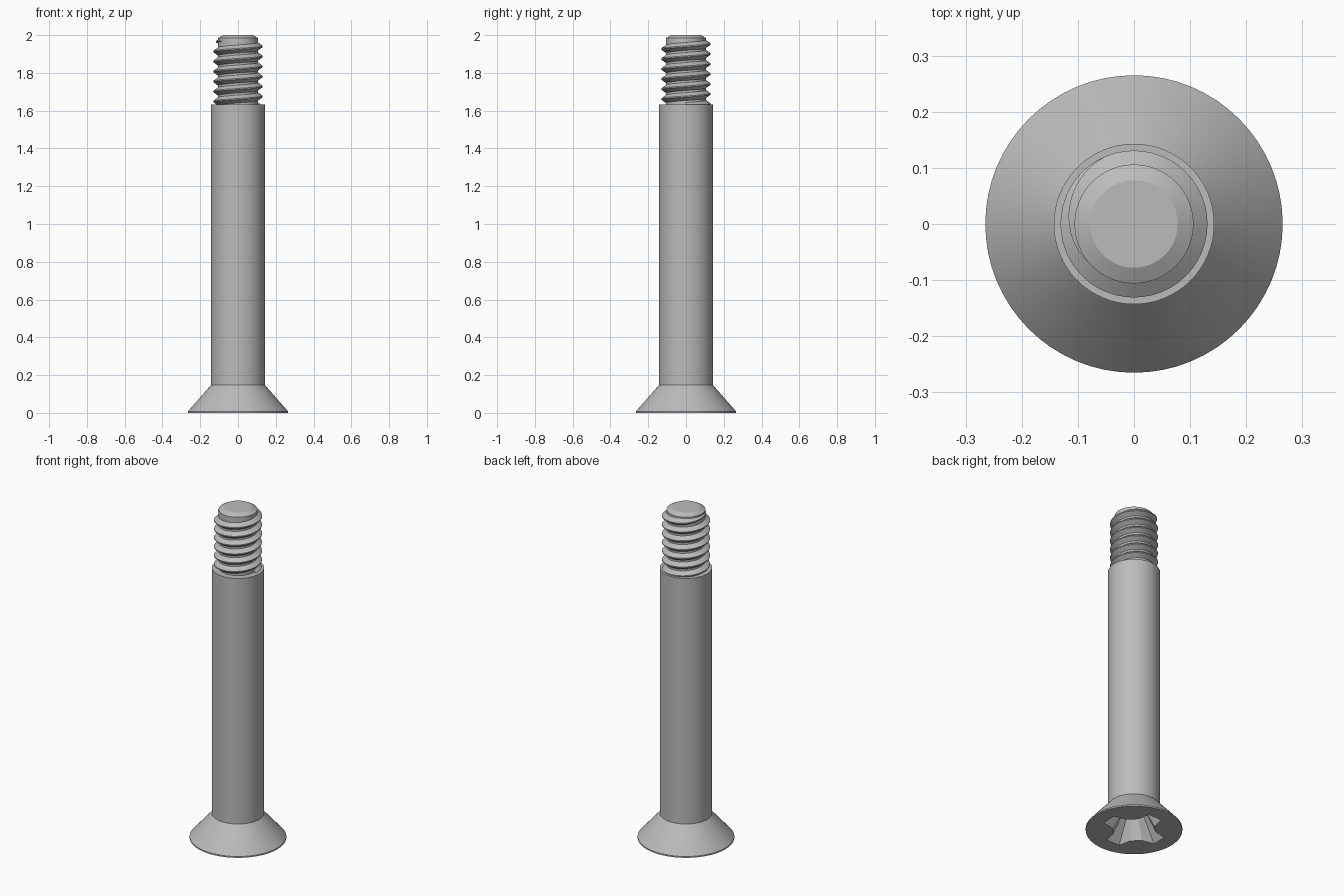
import bpy, bmesh
from math import sin, cos, tau, radians

cube = bpy.data.objects.get("Cube")
if cube:
    bpy.data.objects.remove(cube, do_unlink=True)

steel = bpy.data.materials.new("steel grey")
steel.use_nodes = True
steel.diffuse_color = (0.5, 0.5, 0.5, 1)
steel.node_tree.nodes["Principled BSDF"].inputs["Base Color"].default_value = (0.5, 0.5, 0.5, 1)

SEGMENTS = 64


def loft(name, rings):
    """Skin a list of closed point rings and cap both ends."""
    bm = bmesh.new()
    loops = [[bm.verts.new(p) for p in ring] for ring in rings]
    for low, high in zip(loops, loops[1:]):
        for i in range(len(low)):
            j = (i + 1) % len(low)
            bm.faces.new((low[i], low[j], high[j], high[i]))
    bm.faces.new(loops[0])
    bm.faces.new(loops[-1])
    bmesh.ops.recalc_face_normals(bm, faces=bm.faces)
    mesh = bpy.data.meshes.new(name)
    bm.to_mesh(mesh)
    bm.free()
    mesh.materials.append(steel)
    obj = bpy.data.objects.new(name, mesh)
    bpy.context.collection.objects.link(obj)
    return obj


def circle(r, z):
    return [(r * cos(tau * i / SEGMENTS), r * sin(tau * i / SEGMENTS), z)
            for i in range(SEGMENTS)]


def smooth(obj):
    bpy.ops.object.select_all(action='DESELECT')
    obj.select_set(True)
    bpy.context.view_layer.objects.active = obj
    bpy.ops.object.shade_smooth_by_angle(angle=radians(25))


# Countersunk head, plain shank and chamfered threaded core
CORE, SHANK, HEAD = 0.106, 0.143, 0.265
profile = [(HEAD, 0), (HEAD, 0.008), (SHANK, 0.147), (SHANK, 1.632),
           (CORE, 1.632), (CORE, 1.985), (0.078, 2.0)]
body = loft("screw_body", [circle(r, z) for r, z in profile])

# Tapered cross recess in the underside of the head
quarter = [(0.18, -0.045), (0.18, 0.045), (0.105, 0.06), (0.06, 0.105)]


def cross(scale, z):
    points = []
    for c, s in ((1, 0), (0, 1), (-1, 0), (0, -1)):
        points += [((x * c - y * s) * scale, (x * s + y * c) * scale, z) for x, y in quarter]
    return points


cutter = loft("recess_cutter", [cross(1.04, -0.01), cross(0.45, 0.14)])
cut = body.modifiers.new("cross recess", 'BOOLEAN')
cut.object = cutter
cut.solver = 'EXACT'
bpy.context.view_layer.objects.active = body
bpy.ops.object.modifier_apply(modifier=cut.name)
bpy.data.objects.remove(cutter, do_unlink=True)
smooth(body)

# Right-handed thread that fades into the core near the tip
PITCH, CREST, TURNS = 0.053, 0.131, 6.62
STEPS = 48
rings = []
for k in range(int(TURNS * STEPS) + 1):
    turn = k / STEPS
    a = tau * turn
    z = 1.94 + PITCH * (turn - 6)
    fade = min(1, max(0.02, (TURNS - turn) / 0.3))
    crest = CORE + (CREST - CORE) * fade
    half = 0.004 + 0.02 * fade
    section = [(CORE - 0.004, -half), (crest, -0.003), (crest, 0.003), (CORE - 0.004, half)]
    rings.append([(r * cos(a), r * sin(a), z + dz) for r, dz in section])
thread = loft("screw_thread", rings)
smooth(thread)
